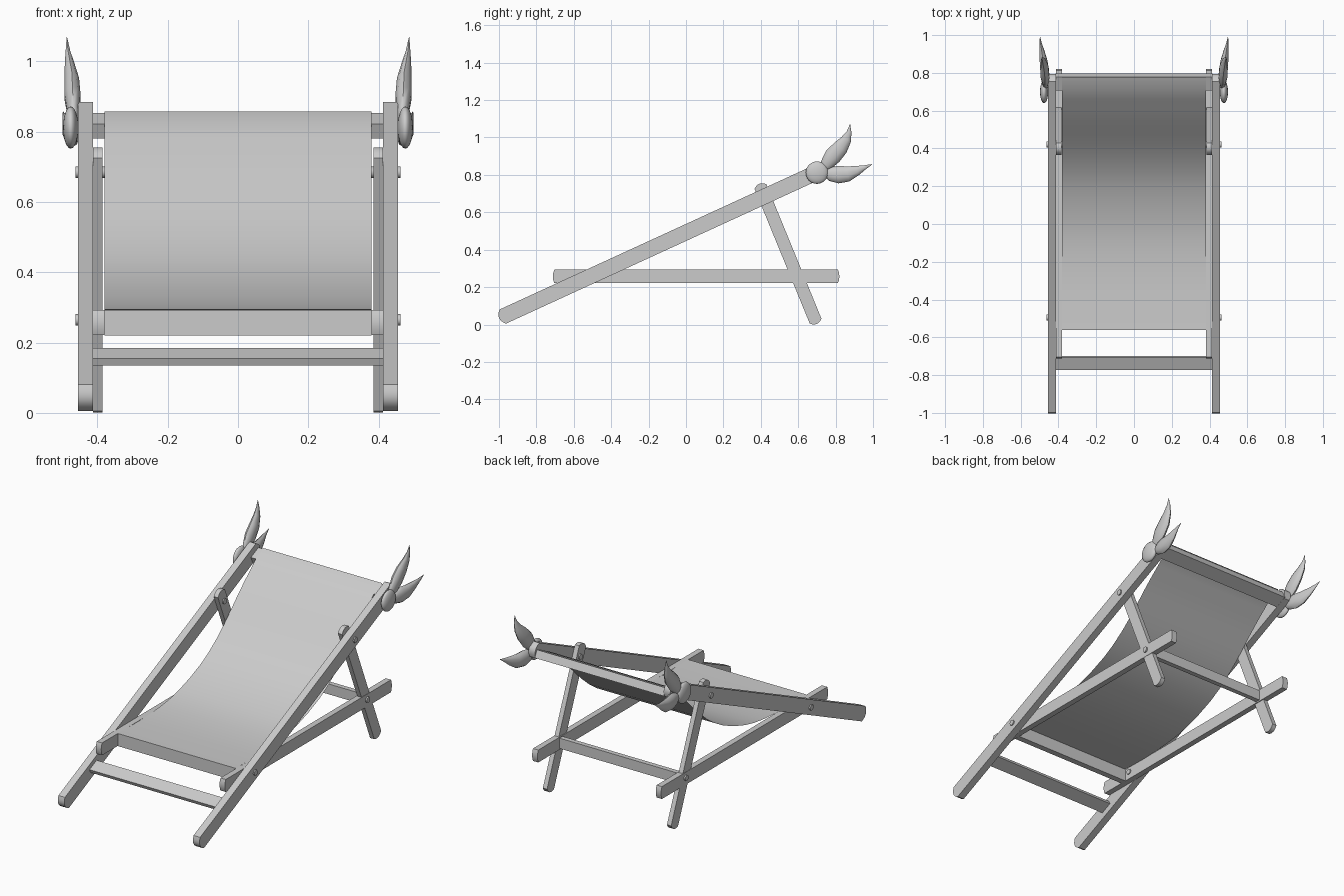
import bpy, bmesh, math
from mathutils import Vector

cube = bpy.data.objects.get("Cube")
if cube:
    bpy.data.objects.remove(cube, do_unlink=True)

grey = bpy.data.materials.new("plain_grey")
grey.use_nodes = True
colour = (0.6, 0.6, 0.6, 1)
grey.diffuse_color = colour
grey.node_tree.nodes["Principled BSDF"].inputs["Base Color"].default_value = colour


def finish(name, bm, angle=40, closed=True):
    if closed:
        bmesh.ops.recalc_face_normals(bm, faces=bm.faces)
    mesh = bpy.data.meshes.new(name)
    bm.to_mesh(mesh)
    bm.free()
    mesh.materials.append(grey)
    obj = bpy.data.objects.new(name, mesh)
    bpy.context.collection.objects.link(obj)
    bpy.ops.object.select_all(action='DESELECT')
    obj.select_set(True)
    bpy.context.view_layer.objects.active = obj
    bpy.ops.object.shade_smooth_by_angle(angle=math.radians(angle))
    return obj


def prism(name, profile, x0, x1):
    """Extrude a (y, z) profile from x0 to x1."""
    bm = bmesh.new()
    face = bm.faces.new([bm.verts.new((x0, y, z)) for y, z in profile])
    ext = bmesh.ops.extrude_face_region(bm, geom=[face])
    verts = [v for v in ext["geom"] if isinstance(v, bmesh.types.BMVert)]
    bmesh.ops.translate(bm, verts=verts, vec=(x1 - x0, 0, 0))
    return finish(name, bm)


def beam(name, a, b, width, x0, x1, bulge=0.0):
    """Timber running from a to b in the (y, z) plane, with bowed ends."""
    a, b = Vector(a), Vector(b)
    d = (b - a).normalized()
    n = Vector((-d.y, d.x)) * width / 2
    steps = [i / 3 - 1 for i in range(7)] if bulge else [-1, 1]
    profile = [b + n * t + d * bulge * (1 - t * t) for t in steps]
    profile += [a - n * t - d * bulge * (1 - t * t) for t in steps]
    return prism(name, profile, x0, x1)


def pin(name, y, z, r, x0, x1, sides=12):
    ring = [(y + r * math.cos(math.tau * i / sides), z + r * math.sin(math.tau * i / sides))
            for i in range(sides)]
    return prism(name, ring, x0, x1)


def leaf(name, spine, side, sides=10):
    """Loft pointed leaf; spine rows are x, y, z, half width."""
    bm = bmesh.new()
    rings = []
    for i, (x, y, z, w) in enumerate(spine):
        p, q = spine[max(i - 1, 0)], spine[min(i + 1, len(spine) - 1)]
        across = Vector((0, -(q[2] - p[2]), q[1] - p[1])).normalized()
        ring = []
        for k in range(sides):
            t = math.tau * k / sides
            ring.append(bm.verts.new(Vector((side * x, y, z)) + across * w * math.cos(t)
                                     + Vector((0.52 * w * math.sin(t), 0, 0))))
        rings.append(ring)
    for r, s in zip(rings, rings[1:]):
        for k in range(sides):
            j = (k + 1) % sides
            bm.faces.new((r[k], r[j], s[j], s[k]))
    bm.faces.new(rings[0])
    bm.faces.new(rings[-1])
    return finish(name, bm, 60)


def rail_z(y):
    return 0.265 + 0.459 * (y + 0.495)


upper_leaf = [(.465, .725, .825, .014), (.469, .75, .855, .034), (.471, .785, .9, .046),
              (.473, .825, .945, .042), (.479, .857, .99, .028), (.484, .872, 1.03, .013),
              (.487, .877, 1.07, .001)]
lower_leaf = [(.467, .735, .815, .014), (.47, .77, .805, .037), (.473, .815, .802, .047),
              (.479, .865, .805, .041), (.487, .915, .823, .026), (.494, .955, .84, .012),
              (.498, .995, .857, .001)]

for side, label in ((1, "left"), (-1, "right")):
    # timber frame
    beam(label + "_main_rail", (-.98, rail_z(-.98)), (.772, rail_z(.772)), .083,
         side * .413, side * .455, .021)
    beam(label + "_seat_rail", (-.704, .257), (.812, .257), .072, side * .38, side * .414, .008)
    beam(label + "_back_leg", (.398, .738), (.693, .018), .068, side * .385, side * .412, .016)
    # pivot pins
    pin(label + "_upper_pin", .422, .685, .016, side * .378, side * .462)
    pin(label + "_front_pin", -.495, .265, .016, side * .375, side * .462)
    pin(label + "_leg_pin", .594, .262, .016, side * .372, side * .422)
    pin(label + "_ornament_stem", .70, .812, .02, side * .42, side * .475)
    # flower ornament
    bm = bmesh.new()
    bmesh.ops.create_uvsphere(bm, u_segments=24, v_segments=12, radius=.06)
    bmesh.ops.scale(bm, verts=bm.verts, vec=(.36, 1, 1))
    bmesh.ops.translate(bm, verts=bm.verts, vec=(side * .476, .70, .812))
    finish(label + "_ornament_bud", bm, 60)
    leaf(label + "_upper_leaf", upper_leaf, side)
    leaf(label + "_lower_leaf", lower_leaf, side)

# cross bars
slope = Vector((.909, .417))


def sloped_bar(name, y, z, length, thick, half):
    c = Vector((y, z))
    beam(name, c - slope * length / 2, c + slope * length / 2, thick, -half, half)


sloped_bar("top_bar", .752, .817, .076, .045, .415)
sloped_bar("foot_bar", -.735, .16, .072, .022, .415)
beam("front_seat_bar", (-.56, .2565), (-.525, .2565), .073, -.38, .38)
beam("back_leg_bar", (.59, .258), (.618, .258), .06, -.388, .388)

# hanging cloth, a single sheet
sag = [(.778, .858), (.71, .826), (.66, .782), (.6, .731), (.54, .676), (.48, .617), (.415, .555),
       (.35, .5), (.275, .447), (.2, .405), (.1, .363), (0, .331), (-.08, .313),
       (-.16, .302), (-.26, .294), (-.38, .291), (-.56, .295)]
bm = bmesh.new()
rows = [(bm.verts.new((-.38, y, z)), bm.verts.new((.38, y, z))) for y, z in sag]
for (a, b), (c, d) in zip(rows, rows[1:]):
    bm.faces.new((a, c, d, b))
finish("cloth_seat", bm, 60, closed=False)
